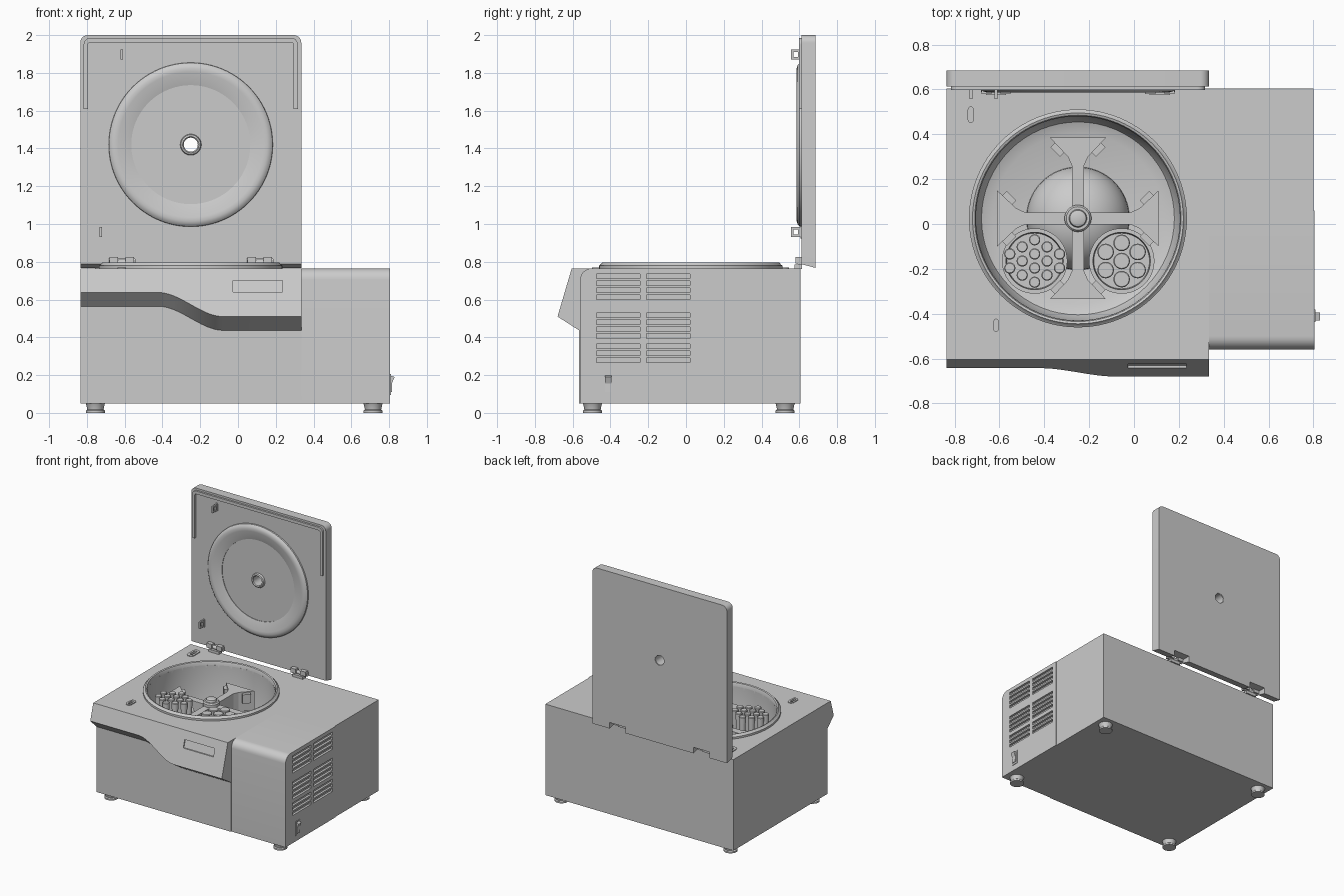
import bpy, bmesh
from math import sin, cos, pi, radians
from mathutils import Matrix, Vector

if "Cube" in bpy.data.objects:
    bpy.data.objects.remove(bpy.data.objects["Cube"])

CX, CY = -0.25, 0.025          # chamber axis


def finish(name, bm, smooth=False):
    bmesh.ops.remove_doubles(bm, verts=bm.verts, dist=1e-5)
    bmesh.ops.recalc_face_normals(bm, faces=bm.faces)
    me = bpy.data.meshes.new(name)
    bm.to_mesh(me)
    bm.free()
    ob = bpy.data.objects.new(name, me)
    bpy.context.collection.objects.link(ob)
    if smooth:
        shade(ob)
    return ob


def activate(ob):
    bpy.ops.object.select_all(action='DESELECT')
    ob.select_set(True)
    bpy.context.view_layer.objects.active = ob


def shade(ob):
    activate(ob)
    bpy.ops.object.shade_smooth_by_angle(angle=radians(35))


def boxes(name, items):
    bm = bmesh.new()
    for x0, x1, y0, y1, z0, z1 in items:
        m = Matrix.Translation(((x0 + x1) / 2, (y0 + y1) / 2, (z0 + z1) / 2))
        bmesh.ops.create_cube(bm, size=1, matrix=m @ Matrix.Diagonal((x1 - x0, y1 - y0, z1 - z0, 1)))
    return finish(name, bm)


def prism(name, pts, axis, a, b, smooth=False):
    place = {'X': lambda p, t: (t, p[0], p[1]), 'Y': lambda p, t: (p[0], t, p[1]),
             'Z': lambda p, t: (p[0], p[1], t)}[axis]
    bm = bmesh.new()
    va, vb = [[bm.verts.new(place(p, t)) for p in pts] for t in (a, b)]
    bm.faces.new(va)
    bm.faces.new(vb)
    n = len(pts)
    for i in range(n):
        bm.faces.new((va[i], va[(i + 1) % n], vb[(i + 1) % n], vb[i]))
    return finish(name, bm, smooth)


def lathe(name, prof, loc, face_front=False, loop=False, seg=64):
    # (radius, height) profile turned about z, or about -y if face_front
    bm = bmesh.new()
    vs = [bm.verts.new((r, 0, z)) for r, z in prof]
    es = [bm.edges.new(e) for e in zip(vs, vs[1:])]
    if loop:
        es.append(bm.edges.new((vs[-1], vs[0])))
    bmesh.ops.spin(bm, geom=vs + es, cent=(0, 0, 0), axis=(0, 0, 1), angle=2 * pi, steps=seg)
    bmesh.ops.remove_doubles(bm, verts=bm.verts, dist=1e-5)
    if face_front:
        bm.transform(Matrix.Rotation(pi / 2, 4, 'X'))
    bm.transform(Matrix.Translation(loc))
    return finish(name, bm, True)


def cut(ob, cutter):
    mod = ob.modifiers.new('cut', 'BOOLEAN')
    mod.operation, mod.object, mod.solver = 'DIFFERENCE', cutter, 'EXACT'
    activate(ob)
    bpy.ops.object.modifier_apply(modifier=mod.name)
    bpy.data.objects.remove(cutter)


def arc(cx, cy, r, a0, a1, n=8):
    return [(cx + r * cos(radians(a0 + (a1 - a0) * i / n)),
             cy + r * sin(radians(a0 + (a1 - a0) * i / n))) for i in range(n + 1)]


def oval(cx, cy, w, h):
    r = w / 2
    return arc(cx, cy + h / 2 - r, r, 0, 180) + arc(cx, cy - h / 2 + r, r, 180, 360)


# Main housing with the rounded chamber cut into it
body = boxes('main_housing', [(-.835, .335, -.566, .605, .05, .765)])
cut(body, lathe('chamber_cutter', [(0, .28), (.38, .28), (.43, .30), (.455, .35), (.455, .9), (0, .9)], (CX, CY, 0)))
for nm, x, y, w, h in (('rear', -.728, .487, .056, .116), ('front', -.615, -.452, .046, .092)):
    cut(body, prism('slot_cutter', oval(x, y, w * .4, h * .6), 'Z', .70, .9))
    plate = prism(nm + '_latch_plate', oval(x, y, w, h), 'Z', .763, .771)
    cut(plate, prism('slot_cutter', oval(x, y, w * .4, h * .6), 'Z', .70, .9))
shade(body)

# Overhanging control panel with a stepped, S-curved lower edge
bm = bmesh.new()
xs = [-.835] + [-.42 + .34 * i / 24 for i in range(25)] + [.335]
rows = []
for x in xs:
    t = min(1, max(0, (x + .42) / .34))
    zf = .637 - .127 * t * t * (3 - 2 * t)
    yf = -.605 - (.765 - zf) * .295
    rows.append([bm.verts.new((x, y, z)) for y, z in
                 ((-.566, .765), (-.605, .765), (yf, zf), (-.566, zf - .073))])
for a, b in zip(rows, rows[1:]):
    for i in range(4):
        bm.faces.new((a[i], a[(i + 1) % 4], b[(i + 1) % 4], b[i]))
bm.faces.new(rows[0])
bm.faces.new(rows[-1])
panel = finish('control_panel', bm)
cut(panel, prism('display_cutter', [(-.70, .64), (-.632, .64), (-.614, .70), (-.70, .70)], 'X', -.027, .235))
shade(panel)

# Side compartment: rounded front cover with vents, plain rear box
cover = prism('side_cover', [(.06, .05), (.06, .765)] + arc(-.5, .705, .06, 90, 180, 6) + [(-.56, .05)],
              'X', .335, .805)
vents = []
for top, n in ((.735, 4), (.53, 4), (.365, 3)):
    for i in range(n):
        for y0 in (-.475, -.21):
            vents.append((.787, .83, y0, y0 + .232, top - .037 * i - .024, top - .037 * i))
cut(cover, boxes('vent_cutter', vents))
shade(cover)
boxes('side_rear_box', [(.335, .80, .06, .605, .05, .765)])
boxes('switch_frame', [(.80, .809, -.438, -.382, .095, .205)])
prism('power_switch', [(.80, .11), (.815, .11), (.814, .155), (.829, .19), (.80, .20)], 'Y', -.43, -.395)

# Feet
for i, (x, y) in enumerate([(x, y) for x in (-.755, .715) for y in (-.495, .525)]):
    lathe(f'foot_{i + 1}', [(0, 0), (.05, 0), (.05, .012), (.043, .018), (.049, .045), (.055, .055), (0, .055)],
          (x, y, 0), seg=32)

# Chamber seal and motor dome
lathe('chamber_seal', [(.455, .74), (.455, .78), (.46, .792), (.47, .796), (.478, .785), (.486, .78), (.486, .76),
                       (.47, .74)], (CX, CY, 0), loop=True, seg=96)
lathe('motor_dome', [(0.23 * cos(radians(a)), .275 + .2 * sin(radians(a))) for a in range(0, 90, 9)] + [(0, .475)],
      (CX, CY, 0))

# Cross rotor: four flared arms with pegs
arm = [(-.027, 0), (.027, 0), (.027, .235), (.045, .275), (.125, .36), (-.125, .36), (-.045, .275), (-.027, .235)]
for k in range(4):
    M = Matrix.Translation((CX, CY, 0)) @ Matrix.Rotation(k * pi / 2, 4, 'Z')
    prism(f'rotor_arm_{k + 1}', arm, 'Z', .52, .67).data.transform(M)
    for s in (-1, 1):
        peg = boxes(f'rotor_peg_{k + 1}', [(-.03, .03, -.016, .016, .59, .66)])
        peg.data.transform(M @ Matrix.Translation((s * .09, .308, 0)) @ Matrix.Rotation(s * pi / 4, 4, 'Z'))
lathe('rotor_hub', [(0, .45), (.045, .45), (.06, .5), (.06, .69), (.052, .70), (.04, .70), (.036, .715), (.025, .72),
                    (0, .72)], (CX, CY, 0), seg=40)

# Two buckets with hexagonally packed tubes
for nm, x, cols, pitch, r, top in (('left', -.443, (2, 3, 4, 3, 2), .063, .025, .745),
                                   ('right', -.055, (2, 3, 2), .081, .037, .725)):
    y = -.165
    lathe(nm + '_bucket', [(0, .36), (.10, .36), (.125, .39), (.128, .60), (.146, .61), (.146, .64), (.128, .64),
                           (.124, .60), (0, .60)], (x, y, 0), seg=48)
    for c, n in enumerate(cols):
        for j in range(n):
            px = x + (c - (len(cols) - 1) / 2) * pitch * .88
            py = y + (j - (n - 1) / 2) * pitch
            lathe(nm + '_tube', [(0, .58), (r * .85, .58), (r * .85, top - .05), (r, top - .05), (r, top - .004),
                                 (r - .004, top), (0, top)], (px, py, 0), seg=20)

# Open lid: rounded top corners, sloped lower front edge, centre hole and hinge notches
lid = prism('lid', [(-.835, .768), (.335, .768)] + arc(.295, 1.96, .04, 0, 90) + arc(-.795, 1.96, .04, 90, 180),
            'Y', .612, .685)
for v in lid.data.vertices:
    if v.co.z < .8 and v.co.y < .65:
        v.co.z = .787
cut(lid, lathe('hole_cutter', [(0, -.2), (.04, -.2), (.04, .2), (0, .2)], (CX, .65, 1.42), True))
HINGES = (-.615, .115)
cut(lid, boxes('notch_cutter', [(h - .07, h + .07, .5, .8, .7, .815) for h in HINGES]))
shade(lid)

# Lid relief ring, viewing port rim
lathe('lid_ring', [(.435, -.005), (.433, .010), (.422, .021), (.405, .026), (.385, .025), (.315, .004), (.315, -.005)],
      (CX, .612, 1.42), True, True, 96)
lathe('port_rim', [(.037, -.07), (.037, .012), (.043, .018), (.052, .014), (.056, .004), (.056, -.004), (.042, -.006),
                   (.042, -.07)], (CX, .612, 1.42), True, True, 40)

# Inverted-U sealing lip on the lid
outer = [(.317, 1.61)] + arc(.282, 1.95, .035, 0, 90) + arc(-.782, 1.95, .035, 90, 180) + [(-.817, 1.61)]
inner = [(-.795, 1.61)] + arc(-.782, 1.948, .013, 180, 90) + arc(.282, 1.948, .013, 90, 0) + [(.295, 1.61)]
prism('lid_lip', outer + inner, 'Y', .597, .614, True)

# Latch strikers: thin square loops on oval plates
for nm, x, z in (('upper', -.615, 1.897), ('lower', -.727, .958)):
    hook = boxes(nm + '_striker', [(x - .006, x + .006, .557, .612, z - .026, z + .026)])
    cut(hook, boxes('striker_cutter', [(x - .1, x + .1, .57, .594, z - .014, z + .014)]))
    prism(nm + '_striker_plate', oval(x, z, .022, .07), 'Y', .606, .614)

# Hinges: leaves and barrel
for i, h in enumerate(HINGES):
    boxes(f'hinge_leaf_{i + 1}', [(h - .065, h - .02, .58, .625, .79, .825), (h + .02, h + .065, .58, .625, .79, .825),
                                  (h - .045, h + .045, .575, .615, .762, .785)])
    prism(f'hinge_barrel_{i + 1}', arc(.603, .797, .014, 0, 345, 23), 'X', h - .068, h + .068, True)
